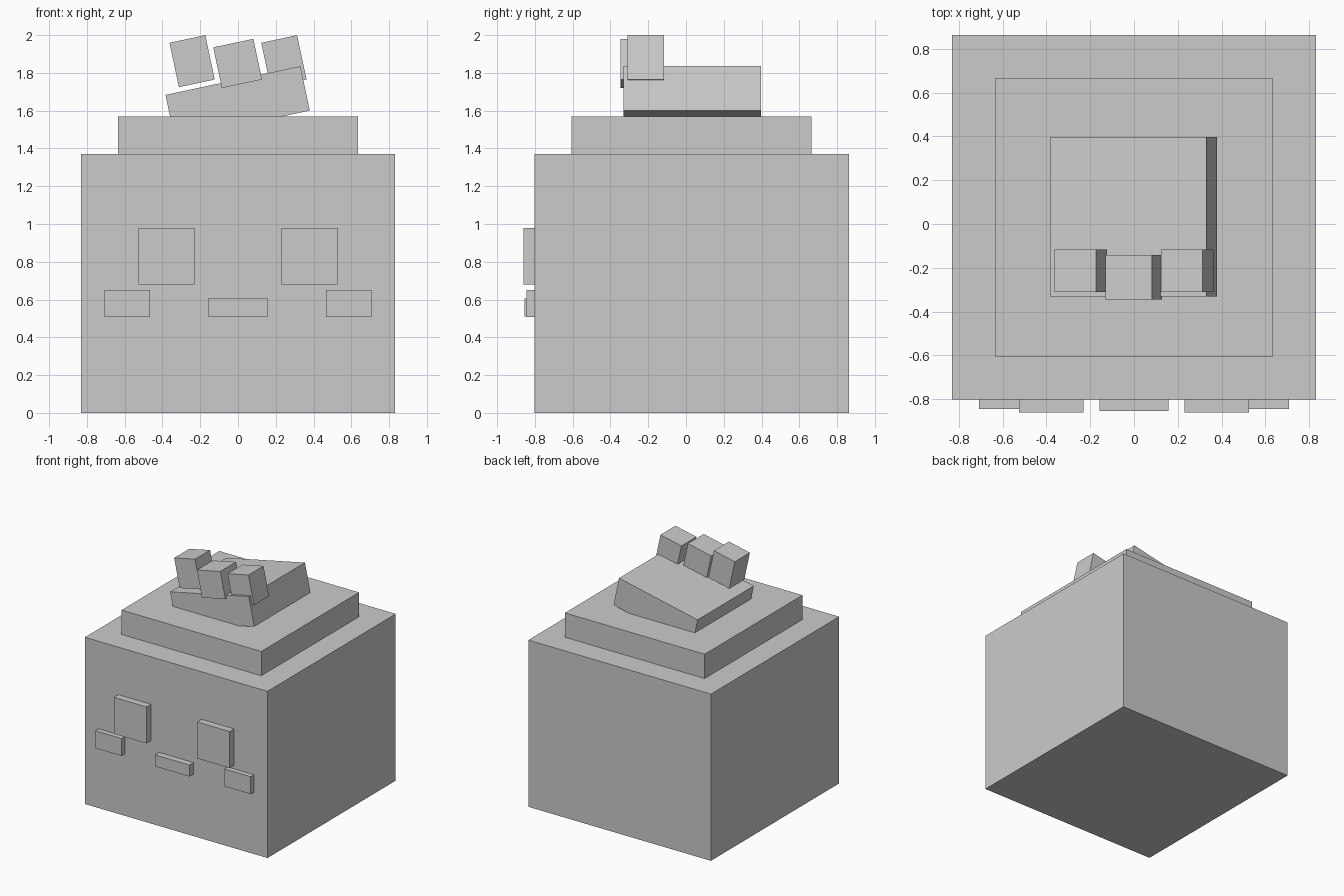
import bpy
import math

default = bpy.data.objects.get("Cube")
if default:
    bpy.data.objects.remove(default, do_unlink=True)

# Single plain grey
grey = bpy.data.materials.new("plain_grey")
grey.use_nodes = True
colour = (0.6, 0.6, 0.6, 1)
grey.diffuse_color = colour
grey.node_tree.nodes["Principled BSDF"].inputs["Base Color"].default_value = colour

TILT = math.radians(-12)


def box(name, centre, size, tilt=0):
    """Box with the given centre and size, rolled about the y axis."""
    bpy.ops.mesh.primitive_cube_add(size=1, location=centre)
    ob = bpy.context.object
    ob.name = name
    ob.scale = size
    bpy.ops.object.transform_apply(location=False, rotation=False, scale=True)
    ob.rotation_euler.y = tilt
    ob.data.materials.append(grey)
    return ob


# Head block and stepped top
box("head", (0, 0.03, 0.685), (1.66, 1.665, 1.37))
box("top_step", (0, 0.03, 1.465), (1.27, 1.27, 0.21))

# Tilted slab sunk into the step, with a row of three small blocks
box("tilted_slab", (-0.002, 0.033, 1.642), (0.73, 0.73, 0.24), TILT)
box("middle_block", (-0.002, -0.243, 1.85), (0.217, 0.205, 0.22), TILT)

# Paired parts: outer blocks, eyes and cheeks
for side, s in (("left", 1), ("right", -1)):
    box(side + "_block", (s * 0.243, -0.213, 1.862), (0.194, 0.195, 0.24), TILT)
    box(side + "_eye", (s * 0.378, -0.825, 0.83), (0.295, 0.07, 0.30))
    box(side + "_cheek", (s * 0.587, -0.8175, 0.58), (0.24, 0.055, 0.143))

# Mouth
box("mouth", (0, -0.8225, 0.557), (0.315, 0.065, 0.095))
